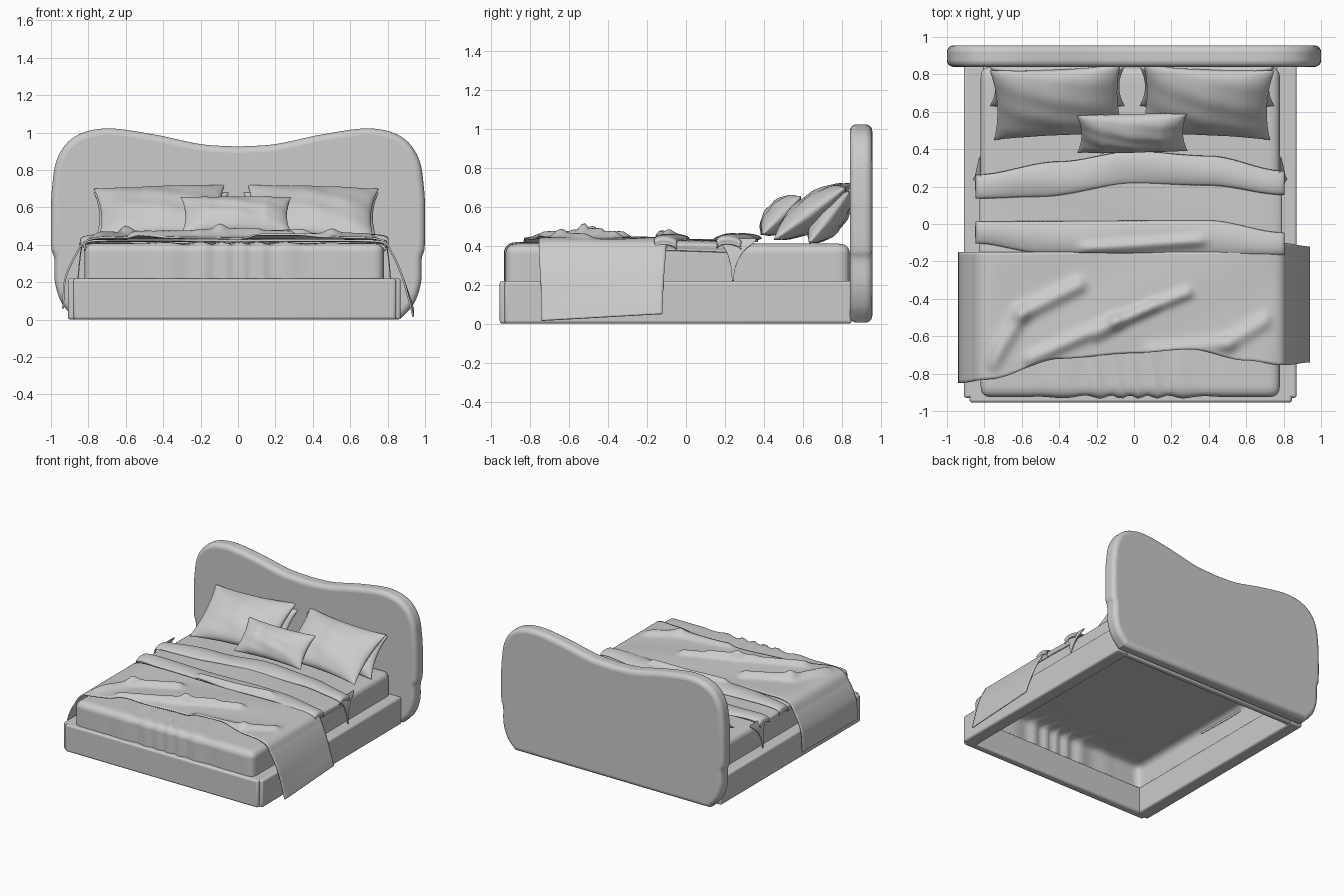
import bpy, bmesh, math
from mathutils import Vector, Matrix

if "Cube" in bpy.data.objects:
    bpy.data.objects.remove(bpy.data.objects["Cube"], do_unlink=True)

GREY = (0.6, 0.6, 0.6, 1)
fabric = bpy.data.materials.new("light grey")
fabric.use_nodes = True
fabric.diffuse_color = GREY
fabric.node_tree.nodes["Principled BSDF"].inputs["Base Color"].default_value = GREY


def finish(name, bm, bevel=0, segments=4, thick=0, angle=40):
    """Turn a bmesh into a smooth-shaded object with optional modifiers."""
    bmesh.ops.recalc_face_normals(bm, faces=bm.faces)
    mesh = bpy.data.meshes.new(name)
    bm.to_mesh(mesh)
    bm.free()
    mesh.materials.append(fabric)
    obj = bpy.data.objects.new(name, mesh)
    bpy.context.collection.objects.link(obj)
    if thick:
        mod = obj.modifiers.new("thickness", 'SOLIDIFY')
        mod.thickness, mod.offset = thick, 0
    if bevel:
        mod = obj.modifiers.new("round", 'BEVEL')
        mod.width, mod.segments = bevel, segments
        mod.limit_method, mod.angle_limit = 'ANGLE', math.radians(60)
        mod.use_clamp_overlap = False
    bpy.ops.object.select_all(action='DESELECT')
    obj.select_set(True)
    bpy.context.view_layer.objects.active = obj
    bpy.ops.object.shade_smooth_by_angle(angle=math.radians(angle))
    return obj


def block(lo, hi, bm):
    lo, hi = Vector(lo), Vector(hi)
    place = Matrix.Translation((lo + hi) / 2) @ Matrix.Diagonal((*(hi - lo), 1))
    return bmesh.ops.create_cube(bm, size=1, matrix=place)


def spline(points, steps):
    """Catmull-Rom samples through the points."""
    p = [Vector(q) for q in points]
    p = [2 * p[0] - p[1]] + p + [2 * p[-1] - p[-2]]
    out = []
    for a, b, c, d in zip(p, p[1:], p[2:], p[3:]):
        for i in range(steps):
            t = i / steps
            out.append(0.5 * (2 * b + (c - a) * t + (2 * a - 5 * b + 4 * c - d) * t * t
                              + (3 * b - a - 3 * c + d) * t ** 3))
    return out + [p[-2]]


def at(points, x):
    """Smoothly interpolated value at x in a list of (x, value)."""
    if x <= points[0][0]:
        return points[0][1]
    for (x0, y0), (x1, y1) in zip(points, points[1:]):
        if x <= x1:
            t = (x - x0) / (x1 - x0)
            return y0 + (y1 - y0) * t * t * (3 - 2 * t)
    return points[-1][1]


def ridge(x, y, a, b, width, height):
    """Height of a soft crease running from a to b."""
    p, a, b = Vector((x, y)), Vector(a), Vector(b)
    t = max(0, min(1, (p - a).dot(b - a) / (b - a).length_squared))
    gap = (p - a - t * (b - a)).length
    return height * math.exp(-(gap / width) ** 2)


def grid(bm, rows):
    verts = [[bm.verts.new(p) for p in row] for row in rows]
    for r, s in zip(verts, verts[1:]):
        for i in range(len(r) - 1):
            bm.faces.new((r[i], r[i + 1], s[i + 1], s[i]))


def sheet(name, path, front, back, bump, thick=0.01):
    """Cloth following an x-z path, running between two y edges."""
    bm, n = bmesh.new(), 40
    rows = []
    for x, z in spline(path, 12):
        row = []
        for j in range(n + 1):
            v = j / n
            y = at(front, x) * (1 - v) + at(back, x) * v
            row.append((x, y, z + bump(x, y, v)))
        rows.append(row)
    grid(bm, rows)
    return finish(name, bm, thick=thick, angle=60)


# Headboard with a wavy top
half = [(0, .93), (.2, .943), (.45, .995), (.7, 1.027), (.87, .985), (.965, .87), (.995, .7),
        (1, .55), (.998, .39), (.982, .33), (.978, .2), (.94, .09), (.87, .01)]
right = spline(half, 6)
outline = right + [Vector((-p.x, p.y)) for p in reversed(right[1:])]
bm = bmesh.new()
face = bm.faces.new([bm.verts.new((p.x, .84, p.y - .005)) for p in outline])
new = bmesh.ops.extrude_face_region(bm, geom=[face])["geom"]
bmesh.ops.translate(bm, vec=(0, .115, 0), verts=[v for v in new if isinstance(v, bmesh.types.BMVert)])
finish("headboard", bm, bevel=.035, segments=5)

# Hollow base frame
for name, lo, hi in (("right_rail", (-.91, -.93, 0), (-.80, .85, .22)),
                     ("left_rail", (.76, -.93, 0), (.87, .85, .22)),
                     ("foot_rail", (-.88, -.955, 0), (.845, -.89, .22)),
                     ("head_rail", (-.81, .80, 0), (.77, .85, .22))):
    bm = bmesh.new()
    block(lo, hi, bm)
    finish(name, bm, bevel=.015, segments=3)

# Mattress cover: an open-bottomed rounded shell, gathered at the foot
bm = bmesh.new()
lo, hi, r = Vector((-.82, -.925, .17)), Vector((.78, .84, .41)), .05
block(lo, hi, bm)
bmesh.ops.subdivide_edges(bm, edges=bm.edges[:], cuts=60, use_grid_fill=True)
bmesh.ops.delete(bm, geom=[f for f in bm.faces if f.calc_center_median().z < lo.z + 1e-4],
                 context='FACES')
for v in bm.verts:
    p = v.co
    q = Vector((max(lo.x + r, min(hi.x - r, p.x)), max(lo.y + r, min(hi.y - r, p.y)), min(hi.z - r, p.z)))
    n = (p - q).normalized()
    mask = at([(-.85, 1), (-.6, 0)], p.y) * math.exp(-((p.x + .02) / .45) ** 4)
    slant = p.x + .25 * (p.y + .92)
    folds = .009 * math.sin(44 * slant + 3 * math.sin(8 * slant)) * mask
    v.co = q + n * (r + folds)
finish("mattress", bm, angle=60)

# Thin sheet over the upper part of the mattress
flat = [(-.82, .37), (-.79, .415), (-.5, .424), (-.2, .426), (.1, .426), (.4, .424), (.75, .415), (.785, .37)]
sheet("top_sheet", flat, [(-1, -.2), (1, -.2)], [(-.8, .25), (0, .37), (.8, .27)],
      lambda x, y, v: .004 * math.sin(9 * y + 3 * x))

# Folded bands across the bed
def puff(height):
    return lambda x, y, v: height * math.sin(math.pi * v) ** .5 + .004 * math.sin(7 * x + 20 * y)


band = [(-.845, .385), (-.80, .425), (-.5, .43), (-.2, .43), (.1, .43), (.4, .43), (.76, .425), (.8, .385)]
sheet("lower_fold", band, [(-.84, -.1), (-.5, -.15), (.78, -.16)], [(-.84, .01), (.4, .015), (.8, -.05)],
      lambda x, y, v: puff(.022)(x, y, v) + ridge(x, y, (-.25, -.13), (.35, -.09), .03, .025))
sheet("upper_fold", band, [(-.84, .14), (-.5, .15), (0, .22), (.4, .21), (.8, .16)],
      [(-.84, .26), (-.4, .33), (0, .385), (.4, .36), (.8, .28)], puff(.025))
for name, side in (("left_fold_corner", 1), ("right_fold_corner", -1)):
    corner = sheet(name, [(.78, .435), (.797, .38), (.808, .3), (.815, .22)],
                   [(.78, .17), (.815, .235)], [(.78, .36), (.815, .245)], lambda x, y, v: 0, .006)
    if side < 0:
        corner.scale.x, corner.location.x = -1, -.04

# Wide throw hanging down both sides
creases = [((-.55, -.72), (-.1, -.52), .035, .03), ((-.1, -.52), (.28, -.37), .03, .03),
           ((-.76, -.74), (-.6, -.48), .04, .03), ((-.6, -.48), (-.3, -.33), .04, .035),
           ((.1, -.68), (.5, -.64), .04, .02), ((.5, -.64), (.7, -.52), .04, .025),
           ((-.2, -.60), (.1, -.44), .03, .015)]


def throw_bump(x, y, v):
    on_top = at([(-.82, 0), (-.72, 1), (.68, 1), (.79, 0)], x)
    lift = sum(ridge(x, y, *c) for c in creases) + .004 * math.sin(11 * y - 5 * x)
    hem = at([(.88, 0), (.935, .035)], x) * v
    return lift * on_top + hem


throw = [(-.935, .06), (-.932, .14), (-.92, .23), (-.87, .34), (-.80, .425), (-.6, .435), (-.4, .437),
         (-.2, .438), (0, .438), (.2, .438), (.4, .437), (.6, .435), (.765, .425), (.82, .36),
         (.875, .24), (.91, .12), (.937, .015)]
sheet("throw_blanket", throw,
      [(-.93, -.85), (-.78, -.83), (-.4, -.72), (0, -.69), (.3, -.67), (.6, -.73), (.8, -.755), (.94, -.74)],
      [(-.93, -.15), (.4, -.15), (.78, -.1), (.94, -.12)], throw_bump)


# Pillows: two domed grids joined at a pinched seam
def pillow(name, centre, half_w, half_h, puffiness, tilt, turn=0, roll=0, seams=False):
    bm, n = bmesh.new(), 36
    for side in (1, -1):
        rows = []
        for i in range(n + 1):
            u = math.sin(math.pi * (i / n - .5))
            row = []
            for j in range(n + 1):
                v = math.sin(math.pi * (j / n - .5))
                dome = max(0, (1 - u * u) * (1 - v * v)) ** .5
                t = puffiness * dome * (1 + .07 * math.sin(7 * u + 5 * v) * math.sin(4 * v - 3 * u))
                if seams and .52 < abs(u) < .62:
                    t += .006 * dome
                row.append((half_w * u * (1 - .08 * (1 - v * v)),
                            half_h * v * (1 - .1 * (1 - u * u)), side * t))
            rows.append(row)
        grid(bm, rows)
    bmesh.ops.remove_doubles(bm, verts=bm.verts, dist=1e-5)
    obj = finish(name, bm, angle=70)
    turns = [Matrix.Rotation(math.radians(a), 4, ax) for a, ax in ((turn, 'Z'), (tilt, 'X'), (roll, 'Z'))]
    obj.matrix_world = Matrix.Translation(centre) @ turns[0] @ turns[1] @ turns[2]


for name, side in (("left", 1), ("right", -1)):
    x = side * .4 - .01
    pillow(name + "_back_pillow", (x, .735, .545), .36, .17, .08, 52)
    pillow(name + "_front_pillow", (x, .65, .575), .35, .23, .085, 36, roll=-3 * side)
pillow("small_cushion", (-.01, .485, .555), .295, .14, .075, 45, turn=1, seams=True)
